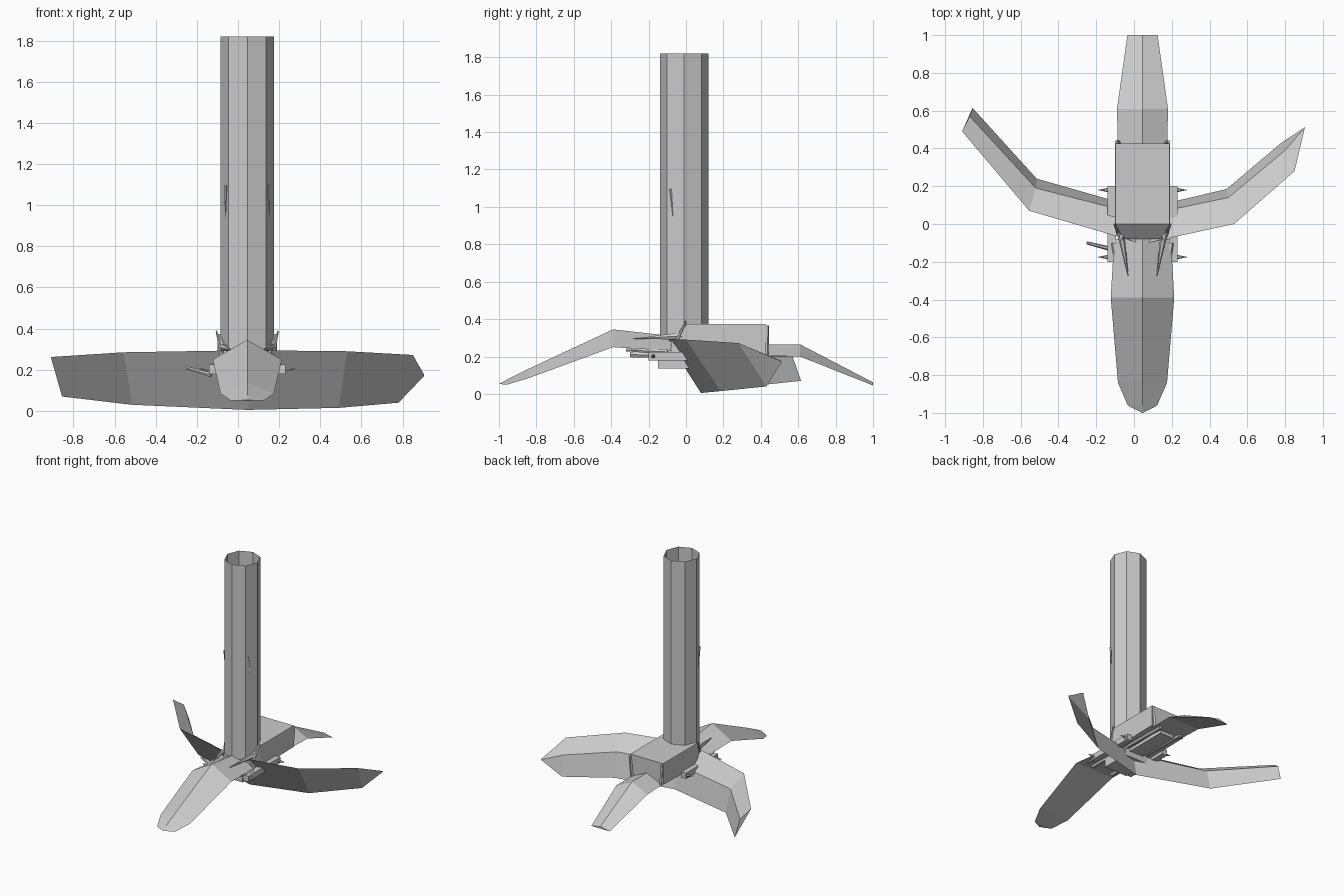
import bpy, math
from mathutils import Vector

if "Cube" in bpy.data.objects:
    bpy.data.objects.remove(bpy.data.objects["Cube"])

CX = 0.045  # the model's own symmetry line
grey = bpy.data.materials.new("plain_grey")
grey.diffuse_color = (0.6, 0.6, 0.6, 1)
grey.use_nodes = True
grey.node_tree.nodes["Principled BSDF"].inputs["Base Color"].default_value = grey.diffuse_color


def make(name, verts, faces):
    me = bpy.data.meshes.new(name)
    me.from_pydata(verts, [], faces)
    me.materials.append(grey)
    ob = bpy.data.objects.new(name, me)
    bpy.context.collection.objects.link(ob)
    # consistent outward normals
    import bmesh
    bm = bmesh.new()
    bm.from_mesh(me)
    bmesh.ops.remove_doubles(bm, verts=bm.verts, dist=0.0005)
    bmesh.ops.recalc_face_normals(bm, faces=bm.faces)
    bm.to_mesh(me)
    bm.free()
    return ob


def loft(name, rings, caps=True):
    n = len(rings[0])
    verts = [p for r in rings for p in r]
    faces = [(i * n + j, i * n + (j + 1) % n, (i + 1) * n + (j + 1) % n, (i + 1) * n + j)
             for i in range(len(rings) - 1) for j in range(n)]
    if caps:
        faces += [tuple(range(n)), tuple(range(len(verts) - n, len(verts)))]
    return make(name, verts, faces)


def box(name, x0, x1, y0, y1, z0, z1):
    return loft(name, [[(x0, y, z0), (x1, y, z0), (x1, y, z1), (x0, y, z1)] for y in (y0, y1)])


def spike(name, a, b, r0, r1=0.001, n=6):
    a, b = Vector(a), Vector(b)
    q = (b - a).to_track_quat('Z', 'Y')
    ring = lambda c, r: [tuple(c + q @ Vector((r * math.cos(t), r * math.sin(t), 0)))
                         for t in (2 * math.pi * k / n for k in range(n))]
    return loft(name, [ring(a, r0), ring(b, r1)])


# tall open octagonal tube
loft("tube", [[(CX + 0.13 * math.cos(k * math.pi / 4), -0.01 + 0.13 * math.sin(k * math.pi / 4), z)
               for k in range(8)] for z in (0.29, 1.82)], caps=False)


# front and back legs: (y, half width, edge z, ridge z, ridge y)
def leg(name, stations):
    loft(name, [[(CX - w, y, ze), (CX, yr, zr), (CX + w, y, ze)] for y, w, ze, zr, yr in stations])


leg("front_leg", [(-0.08, 0.15, 0.23, 0.31, -0.08), (-0.39, 0.168, 0.25, 0.345, -0.39),
                  (-0.84, 0.13, 0.085, 0.135, -0.84), (-0.955, 0.08, 0.05, 0.075, -0.96),
                  (-0.965, 0.07, 0.05, 0.053, -1.0)])
leg("back_leg", [(0.36, 0.13, 0.205, 0.265, 0.36), (0.61, 0.135, 0.2, 0.265, 0.61),
                 (1.0, 0.08, 0.045, 0.062, 1.0)])

# side legs: ridged blades rolled forward (top edge, ridge, bottom edge)
root = [(CX, -0.105, 0.295), (CX, 0.045, 0.19), (CX, 0.08, 0.005)]
loft("right_leg", [root,
                   [(0.53, 0.0, 0.29), (0.50, 0.14, 0.2), (0.49, 0.185, 0.015)],
                   [(0.85, 0.28, 0.272), (0.80, 0.39, 0.19), (0.78, 0.43, 0.04)],
                   [(0.905, 0.512, 0.175), (0.904, 0.511, 0.172), (0.903, 0.51, 0.168)]])
loft("left_leg", [root,
                  [(-0.555, 0.07, 0.285), (-0.52, 0.19, 0.2), (-0.515, 0.24, 0.03)],
                  [(-0.91, 0.49, 0.262), (-0.87, 0.57, 0.2), (-0.855, 0.615, 0.07)]])

# body housing with sloped nose
loft("body_housing", [[(CX - wb, y, zb), (CX + wb, y, zb), (CX + wb, y, zm), (CX + wt, y, zt),
                       (CX - wt, y, zt), (CX - wb, y, zm)]
                      for y, wb, wt, zb, zm, zt in [(0.425, 0.145, 0.143, 0.21, 0.365, 0.375),
                                                    (0.0, 0.145, 0.143, 0.2, 0.365, 0.375),
                                                    (-0.08, 0.115, 0.1, 0.2, 0.29, 0.305)]])
box("belly_block", CX - 0.1, CX + 0.1, -0.15, 0.08, 0.135, 0.23)
box("belly_plate", CX - 0.06, CX + 0.06, 0.05, 0.42, 0.18, 0.215)

for s, side in ((-1, "left"), (1, "right")):
    X = lambda d: CX + s * d
    # rails along the belly with axle spikes
    box(side + "_rail", min(X(0.14), X(0.185)), max(X(0.14), X(0.185)), -0.2, 0.2, 0.18, 0.225)
    for y in (-0.175, 0.18):
        spike(side + "_axle", (X(0.18), y, 0.2), (X(0.235), y, 0.205), 0.012)
    spike(side + "_belly_rod", (X(0.09), -0.3, 0.21), (X(0.09), 0.46, 0.2), 0.016, 0.016)
    # forward pointing prongs
    spike(side + "_upper_prong", (X(0.12), -0.02, 0.31), (X(0.075), -0.28, 0.295), 0.022)
    spike(side + "_lower_prong", (X(0.15), -0.1, 0.225), (X(0.12), -0.32, 0.235), 0.016, 0.008)
    # nose corner horns
    spike(side + "_nose_horn", (X(0.12), -0.06, 0.27), (X(0.15), 0.0, 0.388), 0.014, 0.004)
    # posts framing the back opening
    spike(side + "_back_post", (X(0.125), 0.43, 0.2), (X(0.138), 0.435, 0.365), 0.012, 0.01, 4)
    # small blades on the tube
    spike(side + "_tube_blade", (X(0.104), -0.085, 1.095), (X(0.107), -0.07, 0.945), 0.008, 0.001, 4)
spike("left_side_fang", (-0.13, -0.13, 0.175), (-0.25, -0.1, 0.21), 0.012, 0.008)
